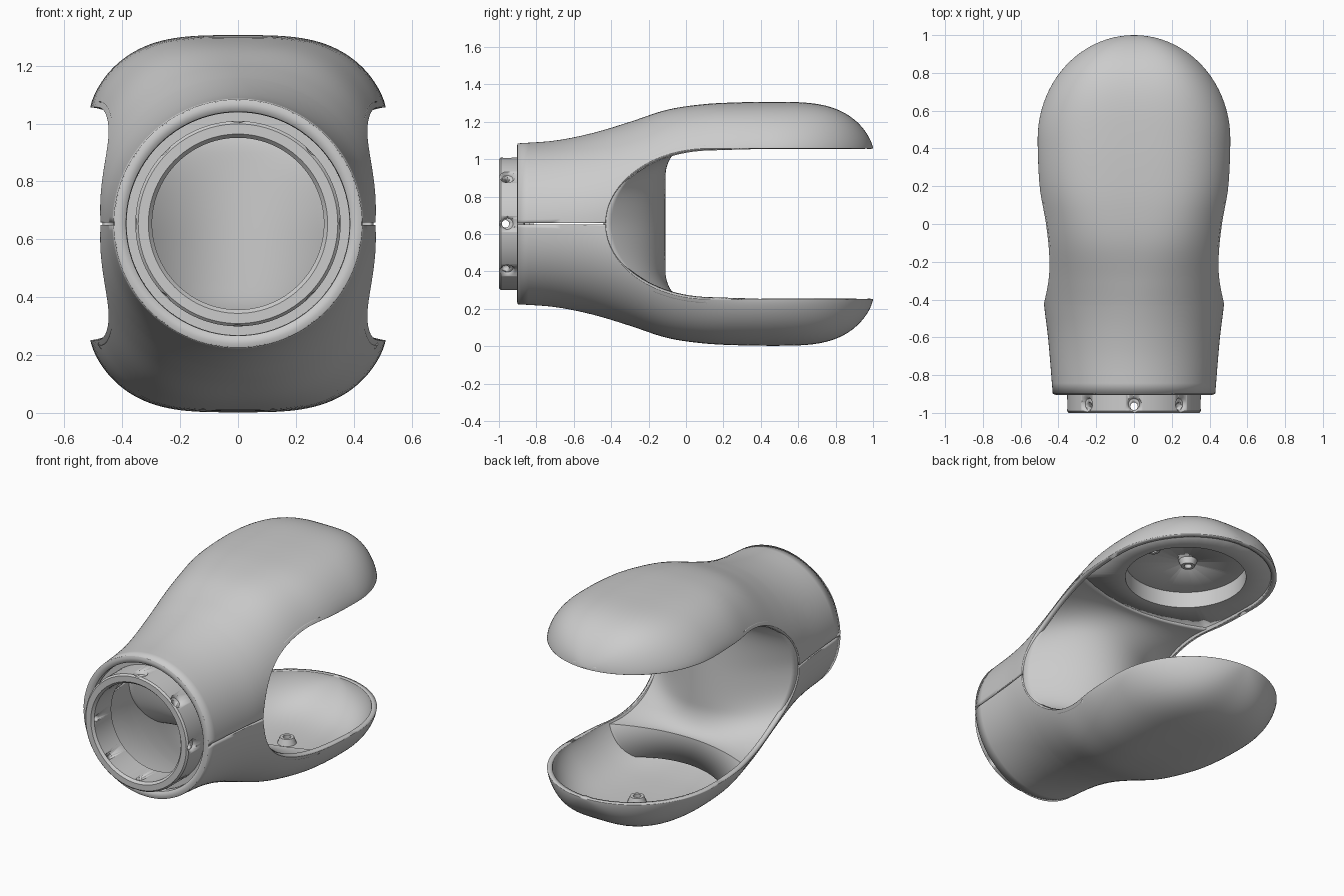
import bpy, bmesh, math
from mathutils import Matrix, Vector

if "Cube" in bpy.data.objects:
    bpy.data.objects.remove(bpy.data.objects["Cube"])

C = 0.654          # height of the horizontal symmetry plane
E = 0.4025         # slot half height
H = [(-.9, .43), (-.7, .445), (-.5, .485), (-.3, .545), (-.1, .61), (.1, .64), (.3, .65), (.45, .652)]
W = [(-.9, .43), (-.6, .455), (-.44, .475), (-.27, .49), (0, .498), (.2, .503), (.45, .51)]
K = [(-.9, 0), (-.6, .01), (-.44, .04), (-.27, .11), (0, .28), (.2, .385), (.45, E)]


def curve(tab, y):
    """Smooth interpolation through a short table."""
    n = len(tab)
    if y >= tab[-1][0]:
        return tab[-1][1]
    i = max(k for k in range(n - 1) if tab[k][0] <= y + 1e-9)

    def slope(k):
        a, b = tab[max(k - 1, 0)], tab[min(k + 1, n - 1)]
        return 0 if k == n - 1 else (b[1] - a[1]) / (b[0] - a[0])
    (x0, p), (x1, q) = tab[i], tab[i + 1]
    d = x1 - x0
    t = (y - x0) / d
    return (p * (2*t**3 - 3*t*t + 1) + q * (3*t*t - 2*t**3)
            + d * (slope(i) * (t**3 - 2*t*t + t) + slope(i + 1) * (t**3 - t*t)))


def section(y):
    """Half width, straight side height, arc height and arc exponents at y."""
    w, c = curve(W, y), curve(K, y)
    he = curve(H, y) - c
    if y > .45:
        s = min(1, (y - .45) / .55)
        w *= math.sqrt(max(0, 1 - s * s))
        he *= max(0, 1 - s**3.5)**.7
    b = min(1, max(0, (y + .5) / .7))
    b = b * b * (3 - 2 * b)
    return w, c, he, 2 + 1.4 * b, .5 + .22 * b


def slot_edge(y):
    if y < -.43:
        return .004
    return E * math.sqrt(max(1e-4, 1 - (max(0, .12 - y) / .55)**2))


def half_width(y, v):
    w, c, he, p, q = section(y)
    if v <= c or he < 1e-6:
        return w
    return w * max(0, 1 - min(1, (v - c) / he)**(1 / q))**(1 / p)


def finish(name, bm, z=C, angle=40):
    me = bpy.data.meshes.new(name)
    bm.to_mesh(me)
    bm.free()
    ob = bpy.data.objects.new(name, me)
    bpy.context.collection.objects.link(ob)
    ob.location.z = z
    bpy.ops.object.select_all(action='DESELECT')
    ob.select_set(True)
    bpy.context.view_layer.objects.active = ob
    bpy.ops.object.shade_smooth_by_angle(angle=math.radians(angle))
    return ob


def grid(name, rows, up, thick, mirror=False):
    """Surface from rows of points, thickened away from its 'up' side."""
    bm = bmesh.new()
    vs = [[bm.verts.new(p) for p in r] for r in rows]
    for a, b in zip(vs, vs[1:]):
        for i in range(len(a) - 1):
            bm.faces.new((a[i], a[i + 1], b[i + 1], b[i]))
    bmesh.ops.remove_doubles(bm, verts=bm.verts[:], dist=.0004)
    bmesh.ops.recalc_face_normals(bm, faces=bm.faces[:])
    if sum(f.normal.dot(Vector(up)) * f.calc_area() for f in bm.faces) < 0:
        bmesh.ops.reverse_faces(bm, faces=bm.faces[:])
    ob = finish(name, bm)
    m = ob.modifiers.new("wall", 'SOLIDIFY')
    m.thickness, m.offset = thick, -1
    if mirror:
        m = ob.modifiers.new("mirror", 'MIRROR')
        m.use_axis = (False, False, True)
        m.use_mirror_merge = False
    return ob


def lathe(name, prof, n=96, place=Matrix()):
    """Closed (radius, y) profile spun about the y axis."""
    bm = bmesh.new()
    vs = [[bm.verts.new(place @ Vector((r * math.cos(2*math.pi*k/n), y, r * math.sin(2*math.pi*k/n))))
           for r, y in prof] for k in range(n)]
    m = len(prof)
    for k in range(n):
        a, b = vs[k], vs[(k + 1) % n]
        for i in range(m):
            bm.faces.new((a[i], a[(i + 1) % m], b[(i + 1) % m], b[i]))
    bmesh.ops.recalc_face_normals(bm, faces=bm.faces[:])
    return finish(name, bm)


# outer shell: two mirrored halves with a seam between them
ys = [-.9 + .0575 * i for i in range(9)]
ys[-1] = -.431
ys += [.12 - .55 * math.cos(math.pi / 2 * i / 24) for i in range(25)]
ys += [.12 + .055 * i for i in range(1, 7)]
ys += [.45 + .55 * math.sin(math.pi / 2 * i / 22) for i in range(1, 23)]
rows = []
for y in ys:
    w, c, he, p, q = section(y)
    e = slot_edge(y)
    X = half_width(y, e)
    side = [(w, e + (c - e) * i / 4) if e < c else (X, e) for i in range(4)]
    arc = []
    for i in range(65):
        x = X * math.cos(math.pi * i / 64)
        r = max(0, 1 - (abs(x) / w)**p)**q if w > 1e-6 else 0
        arc.append((x, max(e, c + he * r)))
    pts = side + arc + [(-x, z) for x, z in reversed(side)]
    rows.append([(x, y, z) for x, z in pts])
grid("fork_shell", rows, (0, 0, 1), .03, mirror=True)

# saddle shaped web closing the fork, ending in a step down into the lower finger
rows = []
vals = [E * math.sin(math.pi / 2 * i / 24) for i in range(-24, 25)]
for v in [-.57] + vals:
    k = min(abs(v), E)
    y_edge = .12 - .55 * math.sqrt(max(0, 1 - (k / E)**2))
    y_mid = -.11
    if k > .25:
        y_mid += .11 * (1 - math.sqrt(max(0, 1 - ((k - .25) / (E - .25))**2)))
    X = half_width(y_edge, abs(v)) - (.008 if abs(v) <= E else .025)
    rows.append([(X * t, y_mid + (y_edge - y_mid) * t * t, v)
                 for t in (i / 20 for i in range(-20, 21))])
grid("fork_web", rows, (0, 1, 0), .02)

# ledge around the round pocket in the upper finger, pocket wall and floor
CY, R = .46, .345
bands = [[], [], [], []]
for i in range(97):
    a = 2 * math.pi * i / 96
    dx, dy = math.cos(a), math.sin(a)
    r = R
    while r < .7:
        x, y = abs(dx) * r, CY + dy * r
        if y > .99 or x > half_width(y, .42) - .02 or y < .005 + .12 * (x / .49)**2:
            break
        r += .004
    for band, (rad, v) in zip(bands, ((r, .412), (R, .42), (R, .52), (.002, .52))):
        band.append((dx * rad, CY + dy * rad, v))
grid("upper_pocket", bands, (0, 0, -1), .012)

# screw bosses: pairs of (x, y, top, base)
tube = [(.022, 0), (.04, 0), (.055, .04), (.022, .04)]
for name, x, y, v, s in (("upper_boss", 0, .48, .485, 1), ("upper_side_boss", .26, .48, .49, 1),
                         ("lower_boss", 0, .48, .585, -1)):
    place = Matrix.Translation((x, y, s * v)) @ Matrix.Rotation(s * math.pi / 2, 4, 'X')
    lathe(name, tube, 32, place)

# rounded rim at the wrist end of the shell
lathe("wrist_rim", [(.43, -.89), (.427, -.9), (.415, -.904), (.398, -.902),
                    (.387, -.893), (.385, -.86), (.41, -.86), (.428, -.87)])

# mounting ring with dimples and screw holes
ring = lathe("mounting_ring", [(.31, -1), (.345, -1), (.355, -.99), (.355, -.84), (.395, -.84),
                               (.395, -.815), (.30, -.815), (.297, -.985)])
bm = bmesh.new()
for k in range(8):
    rot = Matrix.Rotation(k * math.pi / 4, 4, 'Y')
    bmesh.ops.create_cone(bm, cap_ends=True, segments=32, radius1=.03, radius2=.06, depth=.05,
                          matrix=rot @ Matrix.Translation((.36, -.955, 0))
                          @ Matrix.Rotation(math.pi / 2, 4, 'Y'))
    bmesh.ops.create_cone(bm, cap_ends=True, segments=24, radius1=.02, radius2=.02, depth=.14,
                          matrix=rot @ Matrix.Translation((.31, -.965, 0))
                          @ Matrix.Rotation(math.pi / 2, 4, 'Y'))
cutter = finish("ring_cutter", bm)
cutter.hide_render = True
cutter.hide_set(True)
m = ring.modifiers.new("dimples", 'BOOLEAN')
m.object, m.operation, m.solver = cutter, 'DIFFERENCE', 'EXACT'
m.use_self = True
